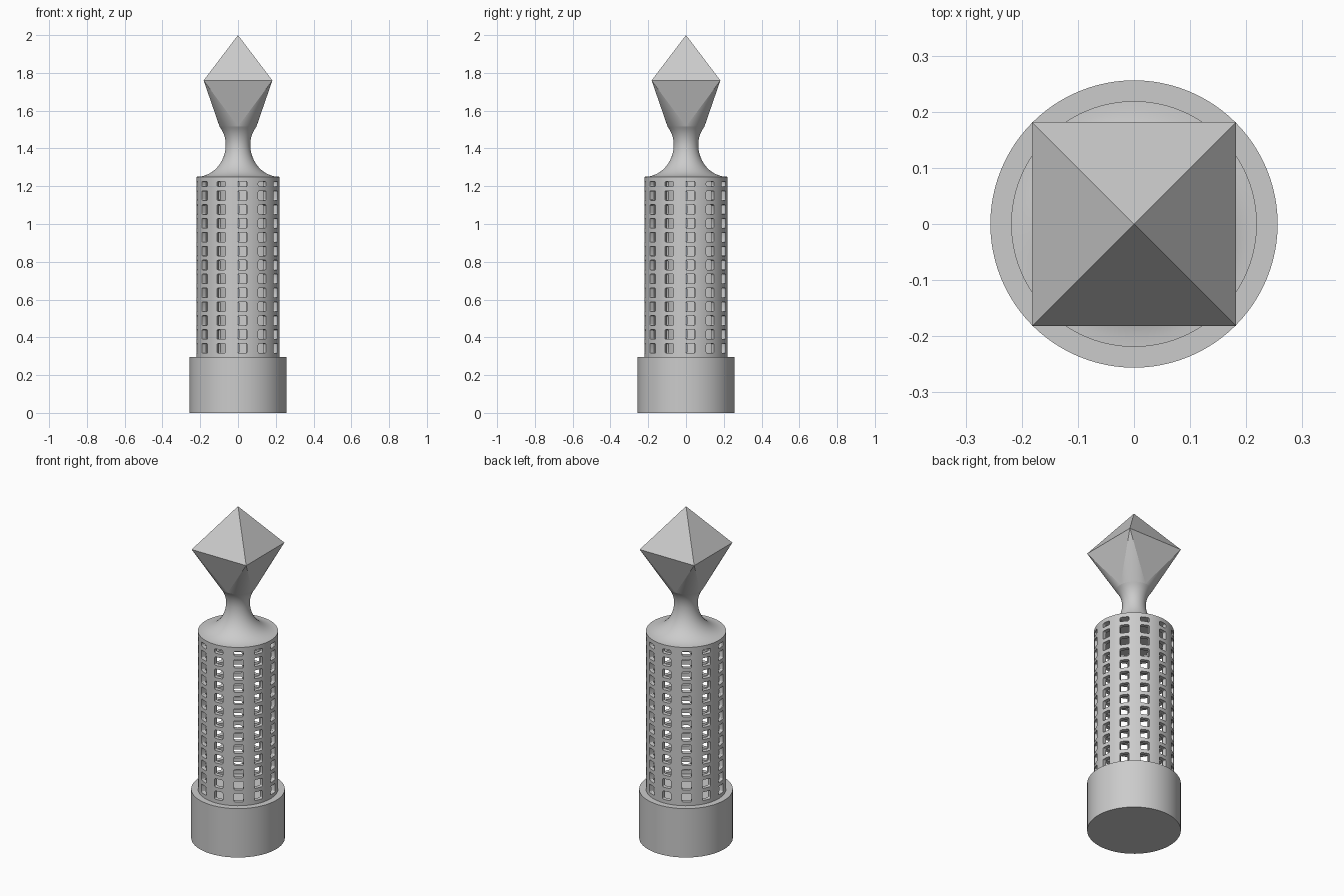
import bpy, bmesh
from math import pi, cos, sin, sqrt, radians
from mathutils import Matrix

SEG = 96
if "Cube" in bpy.data.objects:
    bpy.data.objects.remove(bpy.data.objects["Cube"])

GREY = (0.6, 0.6, 0.6, 1)
grey = bpy.data.materials.new("plain_grey")
grey.use_nodes = True
grey.diffuse_color = GREY
grey.node_tree.nodes["Principled BSDF"].inputs["Base Color"].default_value = GREY


def finish(name, bm, smooth=True):
    bmesh.ops.recalc_face_normals(bm, faces=bm.faces)
    mesh = bpy.data.meshes.new(name)
    bm.to_mesh(mesh)
    bm.free()
    mesh.materials.append(grey)
    obj = bpy.data.objects.new(name, mesh)
    bpy.context.collection.objects.link(obj)
    select(obj)
    if smooth:
        bpy.ops.object.shade_smooth_by_angle(angle=radians(25))
    return obj


def select(obj):
    bpy.ops.object.select_all(action="DESELECT")
    obj.select_set(True)
    bpy.context.view_layer.objects.active = obj


def lathe(name, profile, closed=False):
    """Spin a list of (radius, height) points round the z axis."""
    bm = bmesh.new()
    verts = [bm.verts.new((r, 0, z)) for r, z in profile]
    pairs = list(zip(verts, verts[1:]))
    if closed:
        pairs.append((verts[-1], verts[0]))
    edges = [bm.edges.new(p) for p in pairs]
    bmesh.ops.spin(bm, geom=verts + edges, cent=(0, 0, 0), axis=(0, 0, 1),
                   angle=2 * pi, steps=SEG)
    bmesh.ops.remove_doubles(bm, verts=bm.verts, dist=1e-5)
    return finish(name, bm)


# Base drum
BASE_TOP = 0.295
lathe("base", [(0, 0), (0.256, 0), (0.256, BASE_TOP), (0, BASE_TOP)])

# Hollow tube
R_OUT, R_IN, TUBE_TOP, CAP_BOTTOM = 0.219, 0.195, 1.25, 1.225
tube = lathe("perforated_tube", [(R_IN, BASE_TOP - 0.01), (R_OUT, BASE_TOP - 0.01),
                                 (R_OUT, TUBE_TOP), (R_IN, TUBE_TOP)], closed=True)

# Rounded window cutters, twelve columns of thirteen rows
HALF, ROUND, PITCH, FIRST = 0.0255, 0.007, 0.0735, 0.342
bm = bmesh.new()
for row in range(13):
    low = FIRST + row * PITCH - HALF
    high = min(low + 2 * HALF, CAP_BOTTOM)
    mid, tall = (low + high) / 2, (high - low) / 2
    outline = []
    for k, (sy, sz) in enumerate([(1, 1), (-1, 1), (-1, -1), (1, -1)]):
        for step in range(4):
            a = k * pi / 2 + step * pi / 6
            outline.append((sy * (HALF - ROUND) + ROUND * cos(a),
                            mid + sz * (tall - ROUND) + ROUND * sin(a)))
    for col in range(12):
        turn = Matrix.Rotation(radians(6 + 30 * col), 4, "Z")
        face = bm.faces.new([bm.verts.new((0.17, y, z)) for y, z in outline])
        ext = bmesh.ops.extrude_face_region(bm, geom=[face], use_keep_orig=True)
        outer = [g for g in ext["geom"] if isinstance(g, bmesh.types.BMVert)]
        bmesh.ops.translate(bm, verts=outer, vec=(0.08, 0, 0))
        bmesh.ops.transform(bm, matrix=turn, verts=list(face.verts) + outer)
cutter = finish("window_cutter", bm, smooth=False)
cutter.hide_render = True

select(tube)
cut = tube.modifiers.new("windows", "BOOLEAN")
cut.operation = "DIFFERENCE"
cut.solver = "EXACT"
cut.object = cutter
bpy.ops.object.modifier_apply(modifier=cut.name)
bpy.data.objects.remove(cutter)
bpy.ops.object.shade_smooth_by_angle(angle=radians(25))

# Waisted neck: two elliptical arcs meeting at the waist
WAIST_R, WAIST_Z, NECK_TOP = 0.065, 1.42, 1.515


def neck_radius(z):
    height = 0.17 if z < WAIST_Z else 0.155
    t = (z - WAIST_Z) / height
    return R_OUT - (R_OUT - WAIST_R) * sqrt(max(0, 1 - t * t))


neck = [(0, CAP_BOTTOM), (R_IN + 0.001, CAP_BOTTOM), (R_IN + 0.001, TUBE_TOP)]
for i in range(17):
    z = WAIST_Z - 0.17 * cos(i / 16 * pi / 2)
    neck.append((neck_radius(z), z))
for i in range(1, 9):
    z = WAIST_Z + (NECK_TOP - WAIST_Z) * i / 8
    neck.append((neck_radius(z), z))
lathe("neck", neck)

# Pointed finial: round foot lofted to a square, with a pyramid on top
HALF_SQ, SQ_Z = 0.182, 1.76
bm = bmesh.new()
foot_r = neck_radius(NECK_TOP)
ring = [bm.verts.new((foot_r * cos(2 * pi * i / SEG), foot_r * sin(2 * pi * i / SEG), NECK_TOP))
        for i in range(SEG)]
corners = [bm.verts.new((x * HALF_SQ, y * HALF_SQ, SQ_Z))
           for x, y in [(1, 1), (-1, 1), (-1, -1), (1, -1)]]
tip = bm.verts.new((0, 0, 2))
quarter = SEG // 4
for k, corner in enumerate(corners):
    nxt = corners[(k + 1) % 4]
    for i in range(k * quarter, (k + 1) * quarter):
        bm.faces.new((ring[i], ring[(i + 1) % SEG], corner))
    bm.faces.new((ring[(k + 1) * quarter % SEG], nxt, corner))
    bm.faces.new((corner, nxt, tip))
finial = finish("finial", bm)
for poly in finial.data.polygons:
    if poly.area > 0.01:
        poly.use_smooth = False
